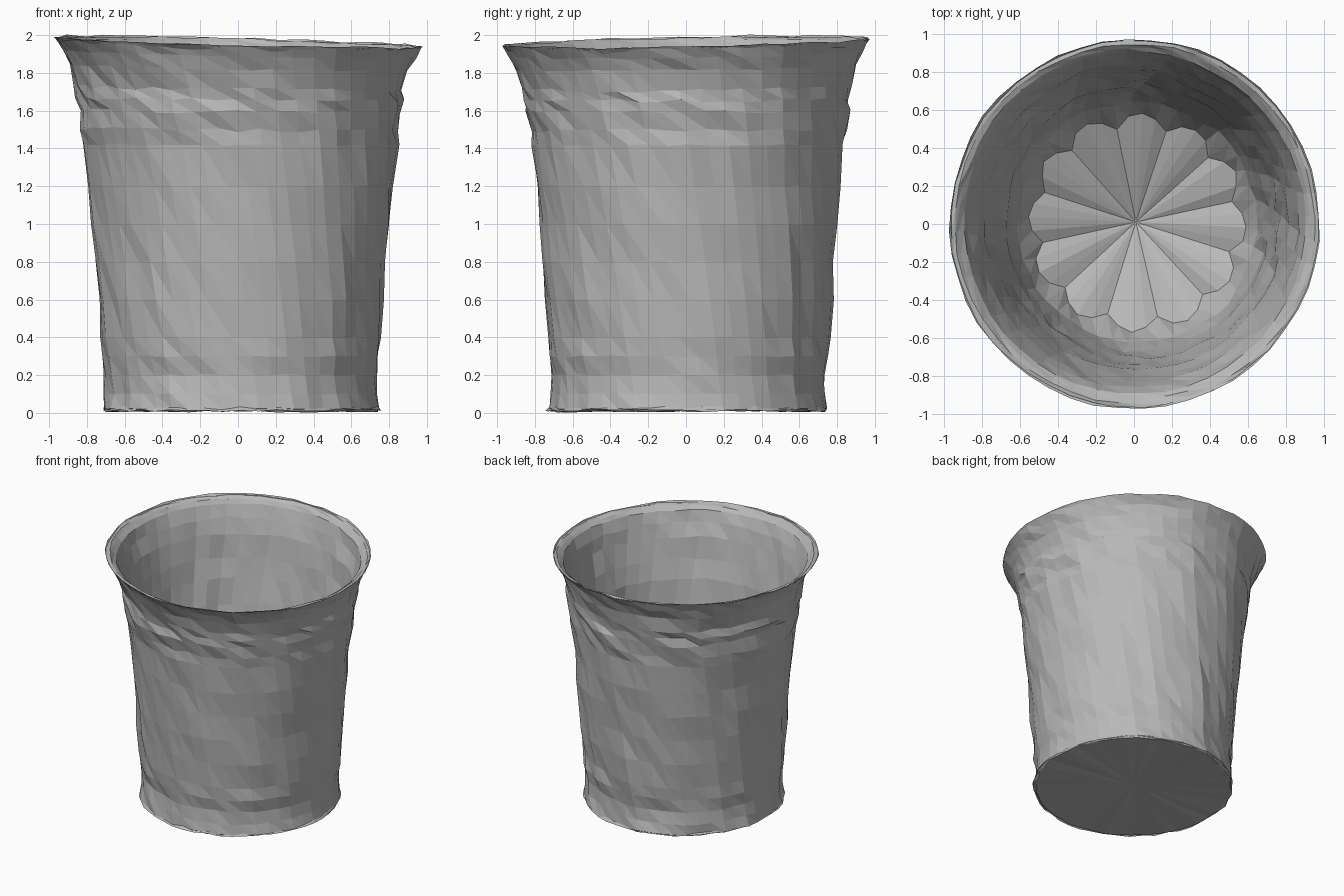
import bpy
import bmesh
import random
from math import sin, cos, pi

random.seed(7)
SIDES = 48
LOBES = 12

cube = bpy.data.objects.get("Cube")
if cube:
    bpy.data.objects.remove(cube, do_unlink=True)

# Single dull metal colour
grey = bpy.data.materials.new("dull grey")
colour = (0.48, 0.48, 0.48, 1)
grey.diffuse_color = colour
grey.use_nodes = True
bsdf = grey.node_tree.nodes["Principled BSDF"]
bsdf.inputs["Base Color"].default_value = colour
bsdf.inputs["Roughness"].default_value = 0.8

# Upright hammer marks shared by every ring
flutes = [random.uniform(-0.007, 0.007) for _ in range(SIDES)]


def ring(bm, radius, z, dent=0.0, wobble=0.0, pleat=0.0):
    """One hand-beaten ring: dented, slightly twisted, tilted at the top."""
    twist = -0.18 * z
    lean = max(0.0, z / 2) ** 6
    verts = []
    push = 0.0
    for i in range(SIDES):
        around = 2 * pi * i / SIDES
        a = around + twist
        push = 0.5 * push + random.uniform(-dent, dent)
        # rounded lobes with sharp valleys between them
        wave = 2 * abs(cos(LOBES / 2 * around)) - 1
        r = radius + push + flutes[i] * (1 - lean) + pleat * wave
        x, y = r * cos(a), r * sin(a)
        height = z + random.uniform(-wobble, wobble) + pleat * wave
        height += lean * (0.022 * y - 0.03 * x)
        verts.append(bm.verts.new((x + 0.016 * (1 - lean), y + 0.01 * (1 - lean), height)))
    return verts


def bridge(bm, low, high):
    for i in range(SIDES):
        j = (i + 1) % SIDES
        # split each panel along the same leaning diagonal
        bm.faces.new((low[i], low[j], high[i]))
        bm.faces.new((low[j], high[j], high[i]))


def fan(bm, edge, z):
    hub = bm.verts.new((0.01, 0.01, z))
    for i in range(SIDES):
        bm.faces.new((edge[i], edge[(i + 1) % SIDES], hub))


def finish(bm, name):
    bmesh.ops.recalc_face_normals(bm, faces=bm.faces[:])
    mesh = bpy.data.meshes.new(name)
    bm.to_mesh(mesh)
    bm.free()
    mesh.materials.append(grey)
    obj = bpy.data.objects.new(name, mesh)
    bpy.context.collection.objects.link(obj)


# Radius and height of the flared outside, from foot to lip
outside = [(0.735, 0.02), (0.727, 0.1), (0.724, 0.2), (0.735, 0.3), (0.742, 0.4),
           (0.757, 0.6), (0.77, 0.8), (0.79, 1.0), (0.805, 1.2), (0.83, 1.42)]
# Rougher band of deep dents under the lip
dented = [(0.843, 1.5), (0.857, 1.6), (0.864, 1.66), (0.872, 1.72)]
flare = [(0.9, 1.83), (0.935, 1.9)]
lip = [(0.968, 1.958), (0.948, 1.96), (0.925, 1.945), (0.9, 1.92)]
# Tapered inside, from below the lip towards the floor
inside = [(0.868, 1.83), (0.84, 1.72), (0.81, 1.55), (0.78, 1.4), (0.752, 1.2),
          (0.725, 1.0), (0.7, 0.8), (0.672, 0.6), (0.635, 0.42)]

# Beaten body: underside, outer wall, lip, inner wall and pleated floor
bm = bmesh.new()
rings = [ring(bm, 0.725, 0.008, 0.005, 0.006)]
rings += [ring(bm, r, z, 0.009, 0.005) for r, z in outside]
rings += [ring(bm, r, z, 0.014, 0.012) for r, z in dented]
rings += [ring(bm, r, z, 0.009, 0.006) for r, z in flare]
rings += [ring(bm, r, z, 0.005, 0.006) for r, z in lip]
rings += [ring(bm, r, z, 0.01, 0.01) for r, z in inside]
rings.append(ring(bm, 0.545, 0.27, 0.004, 0.004, pleat=0.035))
for low, high in zip(rings, rings[1:]):
    bridge(bm, low, high)
fan(bm, rings[0], 0.025)
fan(bm, rings[-1], 0.06)
finish(bm, "cup_body")


# Thin ragged flanges around the lip and the foot
def flange(name, r1, z1, r2, z2):
    bm = bmesh.new()
    bridge(bm, ring(bm, r1, z1, 0.003, 0.004), ring(bm, r2, z2, 0.006, 0.007))
    finish(bm, name)


flange("lip_edge", 0.945, 1.93, 0.975, 1.965)
flange("foot_edge", 0.725, 0.035, 0.742, 0.014)
